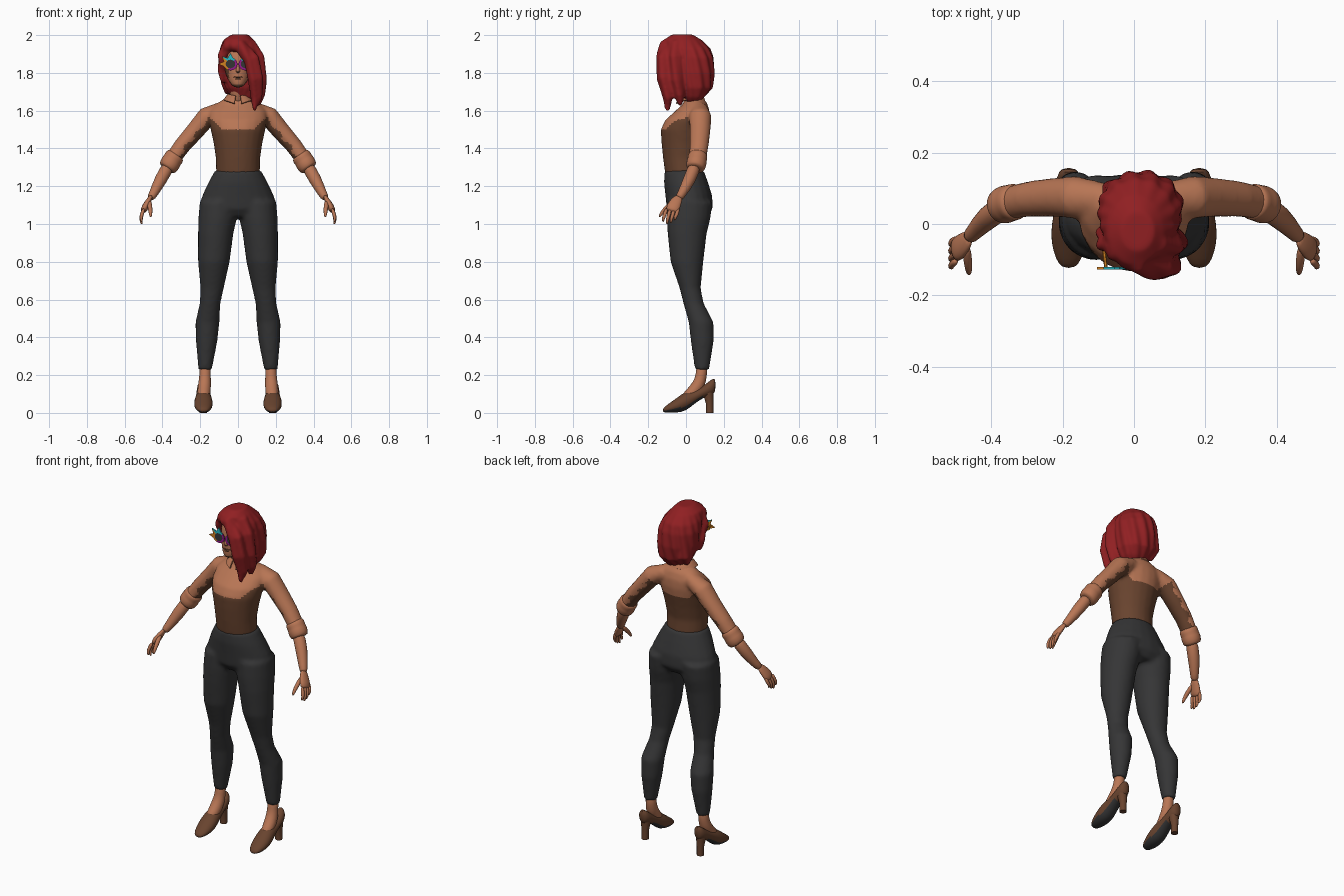
import bpy, bmesh, math
from mathutils import Vector

cube = bpy.data.objects.get("Cube")
if cube:
    bpy.data.objects.remove(cube, do_unlink=True)


def material(name, r, g, b):
    m = bpy.data.materials.new(name)
    m.use_nodes = True
    m.diffuse_color = (r, g, b, 1)
    node = m.node_tree.nodes["Principled BSDF"]
    node.inputs["Base Color"].default_value = (r, g, b, 1)
    node.inputs["Roughness"].default_value = 0.8
    return m


TAN = material("tan", 0.48, 0.18, 0.09)
BROWN = material("brown", 0.14, 0.057, 0.028)
CHARCOAL = material("charcoal", 0.036, 0.036, 0.037)
RED = material("hair red", 0.28, 0.014, 0.016)
PURPLE = material("purple", 0.3, 0.01, 0.26)
CYAN = material("cyan", 0.02, 0.48, 0.55)
ORANGE = material("orange", 0.65, 0.22, 0.015)


def level(z, cx, cy, rx, ry):
    """Horizontal elliptical ring."""
    return Vector((cx, cy, z)), Vector((rx, 0, 0)), Vector((0, ry, 0))


def loft(bm, rings, seg=20):
    """Closed skin through a list of (centre, u, v) rings."""
    loops = []
    for c, u, v in rings:
        angles = [math.tau * i / seg for i in range(seg)]
        loops.append([bm.verts.new(c + u * math.cos(a) + v * math.sin(a)) for a in angles])
    for a, b in zip(loops, loops[1:]):
        for i in range(seg):
            j = (i + 1) % seg
            bm.faces.new((a[i], a[j], b[j], b[i]))
    bm.faces.new(loops[0])
    bm.faces.new(loops[-1])


def tube(bm, path, side=1, seg=12, flat=1):
    """Closed tube through (x, y, z, radius) points; side mirrors x."""
    pts = [Vector((p[0] * side, p[1], p[2])) for p in path]
    rings = []
    for i, p in enumerate(pts):
        t = (pts[min(i + 1, len(pts) - 1)] - pts[max(i - 1, 0)]).normalized()
        ref = Vector((0, 1, 0)) if abs(t.y) < 0.8 else Vector((0, 0, 1))
        u = t.cross(ref).normalized()
        v = t.cross(u)
        rings.append((p, u * path[i][3] * flat, v * path[i][3]))
    loft(bm, rings, seg)


def ball(bm, centre, size):
    made = bmesh.ops.create_uvsphere(bm, u_segments=12, v_segments=8, radius=1)["verts"]
    for v in made:
        v.co = Vector(centre) + Vector(a * b for a, b in zip(v.co, size))


def finish(name, bm, mats, rule=None, voxel=0, smooth=0, subdiv=0, thick=0):
    """Make the object, apply its modifiers and colour faces by a rule."""
    bmesh.ops.recalc_face_normals(bm, faces=bm.faces[:])
    mesh = bpy.data.meshes.new(name)
    bm.to_mesh(mesh)
    bm.free()
    ob = bpy.data.objects.new(name, mesh)
    bpy.context.collection.objects.link(ob)
    for m in mats:
        mesh.materials.append(m)
    if thick:
        ob.modifiers.new("thickness", 'SOLIDIFY').thickness = thick
    if voxel:
        mod = ob.modifiers.new("merge", 'REMESH')
        mod.mode, mod.voxel_size = 'VOXEL', voxel
    if smooth:
        mod = ob.modifiers.new("soften", 'SMOOTH')
        mod.factor, mod.iterations = 0.5, smooth
    if subdiv:
        ob.modifiers.new("round", 'SUBSURF').levels = subdiv
    bpy.ops.object.select_all(action='DESELECT')
    ob.select_set(True)
    bpy.context.view_layer.objects.active = ob
    for mod in list(ob.modifiers):
        bpy.ops.object.modifier_apply(modifier=mod.name)
    if rule:
        for p in ob.data.polygons:
            p.material_index = rule(p.center, p.normal)
    bpy.ops.object.shade_smooth_by_angle(angle=math.radians(50))
    return ob


# Trousers: hips and both legs merged
bm = bmesh.new()
loft(bm, [level(*r) for r in (
    (1.285, 0, -.01, .122, .104), (1.22, 0, 0, .157, .117), (1.15, 0, .015, .19, .124),
    (1.08, 0, .02, .207, .122), (1.035, 0, .02, .18, .09))])
for s in (1, -1):
    loft(bm, [level(z, s * cx, cy, rx, ry) for z, cx, cy, rx, ry in (
        (1.12, .1, .02, .103, .12), (1.03, .108, .014, .102, .116), (.95, .118, .006, .094, .104),
        (.8, .128, .005, .084, .087), (.66, .137, .022, .062, .056), (.58, .148, .04, .055, .054),
        (.48, .162, .08, .064, .066), (.38, .166, .086, .057, .061), (.228, .174, .085, .036, .038))])
finish("trousers", bm, [CHARCOAL], voxel=.011, smooth=6)

# Shirt: torso and sleeves merged, darker below the chest and under the arms
bm = bmesh.new()
loft(bm, [level(*r) for r in (
    (1.26, 0, -.01, .116, .1), (1.35, 0, -.018, .118, .104), (1.43, 0, -.014, .13, .116),
    (1.5, 0, -.008, .145, .126), (1.55, 0, .008, .155, .118), (1.6, 0, .035, .15, .09),
    (1.64, 0, .05, .11, .062), (1.675, 0, .04, .055, .045))])
for s in (1, -1):
    tube(bm, [(.08, .07, 1.61, .045), (.165, .075, 1.568, .06), (.225, .075, 1.495, .055),
              (.295, .07, 1.415, .05), (.345, .06, 1.345, .047), (.375, .05, 1.3, .04)], s, 16, .9)


def shirt_rule(c, n):
    x = abs(c.x)
    if x < .16:
        return int(c.z < 1.5 + max(0, x - .08) * .9)
    ragged = .15 * math.sin(c.z * 90) * math.sin(c.y * 70)
    return int(n.z < -.25 + ragged)


finish("shirt", bm, [TAN, BROWN], shirt_rule, voxel=.011, smooth=5)

# Rolled cuffs
for s, side in ((1, "left"), (-1, "right")):
    bm = bmesh.new()
    tube(bm, [(.325, .063, 1.372, .046), (.335, .062, 1.358, .054), (.35, .058, 1.335, .051),
              (.355, .057, 1.328, .055), (.372, .05, 1.298, .052), (.378, .048, 1.29, .04)], s, 16)
    finish(side + "_cuff", bm, [TAN], subdiv=1)

    # Forearm, palm, fingers and thumb
    bm = bmesh.new()
    tube(bm, [(.355, .055, 1.33, .036), (.41, .02, 1.235, .036), (.45, -.025, 1.155, .023),
              (.465, -.04, 1.135, .022)], s)
    tube(bm, [(.458, -.033, 1.15, .02), (.475, -.052, 1.12, .032), (.492, -.068, 1.09, .038),
              (.503, -.076, 1.062, .034)], s, 12, .5)
    for i in range(4):
        y, drop = -.108 + .021 * i, (.012, 0, .006, .02)[i]
        tube(bm, [(.497, y + .006, 1.085, .011), (.511, y - .006, 1.045, .0105),
                  (.514, y - .012, 1.018 + drop, .009), (.508, y - .014, .998 + drop, .005)], s, 8)
    tube(bm, [(.47, -.06, 1.125, .013), (.466, -.1, 1.09, .014), (.463, -.128, 1.06, .011),
              (.462, -.142, 1.035, .006)], s, 8)
    finish(side + "_hand", bm, [TAN], subdiv=1)

    # Ankle and instep
    bm = bmesh.new()
    tube(bm, [(.174, .085, .26, .032), (.174, .082, .2, .03), (.177, .07, .15, .036),
              (.181, .03, .1, .036), (.183, -.01, .07, .03)], s)
    finish(side + "_ankle", bm, [TAN], subdiv=1)

    # Heeled shoe with dark sole
    bm = bmesh.new()
    rings = []
    for y, w, low, top in ((-.124, .018, .004, .022), (-.1, .037, 0, .044), (-.05, .051, 0, .078),
                           (0, .049, .008, .118), (.04, .04, .045, .12), (.09, .037, .08, .14),
                           (.135, .035, .09, .18), (.158, .02, .11, .187)):
        rings.append((Vector((s * .183, y, (low + top) / 2)), Vector((w, 0, 0)),
                      Vector((0, 0, (top - low) / 2))))
    loft(bm, rings, 16)
    finish(side + "_shoe", bm, [BROWN, CHARCOAL], lambda c, n: int(n.z < -.5 and c.y < .1), subdiv=1)
    bm = bmesh.new()
    loft(bm, [level(z, s * .183, cy, r, r) for z, cy, r in (
        (0, .125, .02), (.05, .125, .02), (.09, .12, .026), (.125, .115, .032))], 12)
    finish(side + "_heel", bm, [BROWN])

# Collar, open at the front with long points
bm = bmesh.new()
rows = []
for i in range(21):
    a = math.radians(-90 + 14 + (360 - 28) * i / 20)
    point = abs(i - 10) / 10
    row = []
    for r, z in ((.05, 1.7 - .02 * point), (.058, 1.695 - .02 * point), (.078, 1.66 - .022 * point ** 4)):
        row.append(bm.verts.new((r * math.cos(a), .022 + r * math.sin(a), z)))
    rows.append(row)
for a, b in zip(rows, rows[1:]):
    for k in range(2):
        bm.faces.new((a[k], b[k], b[k + 1], a[k + 1]))
finish("collar", bm, [TAN], thick=.008)

# Neck
bm = bmesh.new()
tube(bm, [(0, .04, 1.62, .046), (0, .022, 1.7, .043), (0, .005, 1.79, .045)], 1, 16)
finish("neck", bm, [TAN], subdiv=1)

# Head with nose and ears
bm = bmesh.new()
loft(bm, [level(z, 0, cy, rx, ry) for z, cy, rx, ry in (
    (1.722, -.083, .016, .018), (1.736, -.073, .036, .04), (1.77, -.05, .058, .063),
    (1.82, -.022, .073, .091), (1.88, -.01, .079, .102), (1.93, -.005, .071, .09),
    (1.968, 0, .04, .05))], 24)
tube(bm, [(0, -.1, 1.855, .006), (0, -.114, 1.83, .009), (0, -.118, 1.81, .014),
          (0, -.105, 1.802, .01)], 1, 8)
for s in (1, -1):
    ball(bm, (s * .08, .005, 1.83), (.012, .02, .032))
finish("head", bm, [TAN, BROWN], lambda c, n: int(n.z < -.4 or abs(c.x) > .05), subdiv=1)
bm = bmesh.new()
ball(bm, (0, -.107, 1.778), (.024, .009, .005))
ball(bm, (0, -.105, 1.768), (.02, .009, .006))
finish("lips", bm, [BROWN])

# Hair: rounded mass, long front lock, side locks, with shallow waves
bm = bmesh.new()
loft(bm, [level(*r) for r in (
    (2.003, .01, -.02, .045, .055), (1.975, .003, -.018, .08, .1), (1.93, .01, .01, .105, .117),
    (1.88, .015, .036, .117, .108), (1.8, .02, .045, .118, .105), (1.72, .03, .048, .103, .09),
    (1.67, .04, .04, .07, .055), (1.645, .045, .035, .04, .03))], 32)
for lock in (
        [(-.06, -.07, 1.945, .03), (.01, -.105, 1.945, .036), (.07, -.118, 1.87, .041),
         (.09, -.115, 1.77, .041), (.096, -.095, 1.67, .03), (.088, -.1, 1.6, .01)],
        [(.05, -.05, 1.95, .045), (.095, -.055, 1.88, .044), (.105, -.05, 1.76, .045),
         (.11, -.035, 1.68, .03), (.105, -.03, 1.625, .01)],
        [(-.05, -.065, 1.955, .03), (-.08, -.055, 1.89, .026), (-.086, -.02, 1.81, .02),
         (-.084, -.012, 1.745, .008)],
        [(-.03, .07, 1.85, .06), (-.045, .08, 1.74, .05), (-.05, .06, 1.69, .02)]):
    tube(bm, lock, 1, 12)
hair = finish("hair", bm, [RED], voxel=.008, smooth=5)
for v in hair.data.vertices:
    a = math.atan2(v.co.y, v.co.x)
    wave = 1 + .03 * math.sin(15 * a + 18 * v.co.z) * min(1, max(0, (1.99 - v.co.z) * 12))
    v.co.x *= wave
    v.co.y *= wave

# Star-rimmed glasses: dark lens, rim sectors coloured by direction
for s, side in ((1, "left"), (-1, "right")):
    bm = bmesh.new()
    count = 16
    hub = Vector((s * .04, -.127, 1.847))

    def spot(r, i):
        a = math.tau * i / count
        return bm.verts.new(hub + Vector((s * r * 1.1 * math.cos(a), 0, r * math.sin(a))))

    inner = [spot(.023, i) for i in range(count)]
    outer = [spot((.058 if i in (0, 2, 4) else .034), i) for i in range(count)]
    bm.faces.new(inner)
    for i in range(count):
        j = (i + 1) % count
        face = bm.faces.new((inner[i], inner[j], outer[j], outer[i]))
        face.material_index = 2 if 2 <= i < 6 else (1 if 6 <= i < 13 else 3)
    finish(side + "_glasses_rim", bm, [CHARCOAL, PURPLE, CYAN, ORANGE], thick=.006)
    bm = bmesh.new()
    tube(bm, [(.078, -.126, 1.85, .005), (.086, -.06, 1.85, .005), (.086, .005, 1.85, .005)], s, 6)
    finish(side + "_glasses_arm", bm, [ORANGE])
